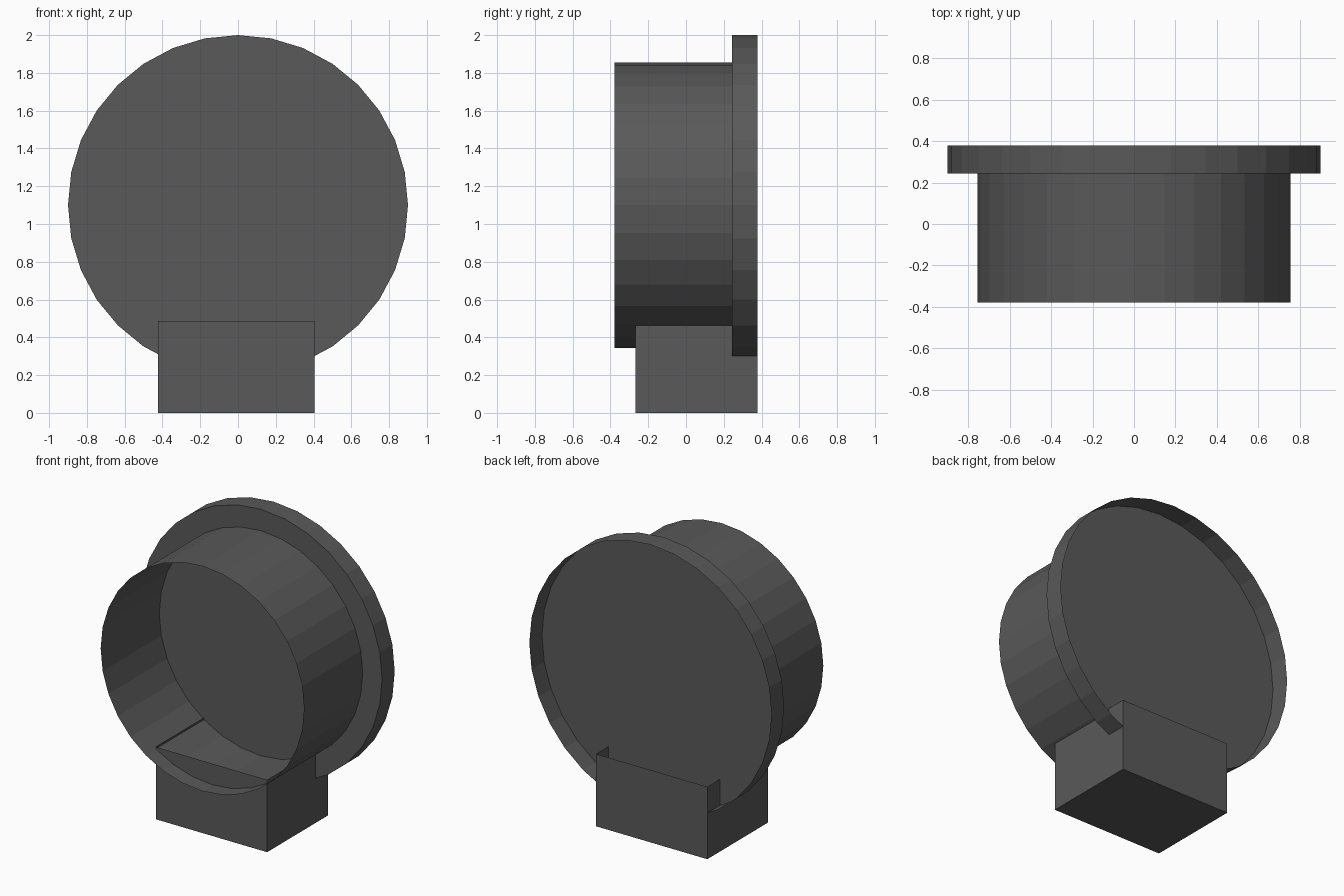
import bpy
import bmesh
from math import pi
from mathutils import Matrix

if "Cube" in bpy.data.objects:
    bpy.data.objects.remove(bpy.data.objects["Cube"])

SIDES = 32
CENTRE_Z = 1.1
FRONT, PLATE, BACK = -0.378, 0.244, 0.378

dark = bpy.data.materials.new("dark_grey")
dark.diffuse_color = (0.1, 0.1, 0.1, 1)
dark.use_nodes = True
dark.node_tree.nodes["Principled BSDF"].inputs["Base Color"].default_value = dark.diffuse_color


def finish(bm, name):
    mesh = bpy.data.meshes.new(name)
    bm.to_mesh(mesh)
    bm.free()
    mesh.materials.append(dark)
    obj = bpy.data.objects.new(name, mesh)
    bpy.context.collection.objects.link(obj)
    return obj


def sleeve(name, radius, y0, y1, closed_at_start=False):
    """Thin-walled drum along y, optionally closed by a plate at y0."""
    bm = bmesh.new()
    place = Matrix.Translation((0, y0, CENTRE_Z)) @ Matrix.Rotation(pi / 2, 4, 'X')
    ring = bmesh.ops.create_circle(bm, segments=SIDES, radius=radius,
                                   cap_ends=closed_at_start, matrix=place)
    edges = list({e for v in ring["verts"] for e in v.link_edges})
    out = bmesh.ops.extrude_edge_only(bm, edges=edges)["geom"]
    verts = [g for g in out if isinstance(g, bmesh.types.BMVert)]
    bmesh.ops.translate(bm, verts=verts, vec=(0, y1 - y0, 0))
    bmesh.ops.recalc_face_normals(bm, faces=bm.faces)
    return finish(bm, name)


def open_box(name, lo, hi):
    """Thin-walled box without a top."""
    bm = bmesh.new()
    size = [b - a for a, b in zip(lo, hi)]
    mid = [(a + b) / 2 for a, b in zip(lo, hi)]
    bmesh.ops.create_cube(bm, size=1, matrix=Matrix.Translation(mid)
                          @ Matrix.Diagonal((*size, 1)))
    bm.normal_update()
    top = [f for f in bm.faces if f.normal.z > 0.9]
    bmesh.ops.delete(bm, geom=top, context='FACES_ONLY')
    return finish(bm, name)


# Open-fronted drum
sleeve("drum", 0.756, FRONT, PLATE)

# Wide plate with a rim that is open towards the back
sleeve("rimmed_plate", 0.9, PLATE, BACK, closed_at_start=True)

# Topless foot that pokes up into the drum and the rim
open_box("foot", (-0.423, -0.268, 0), (0.404, BACK, 0.486))
